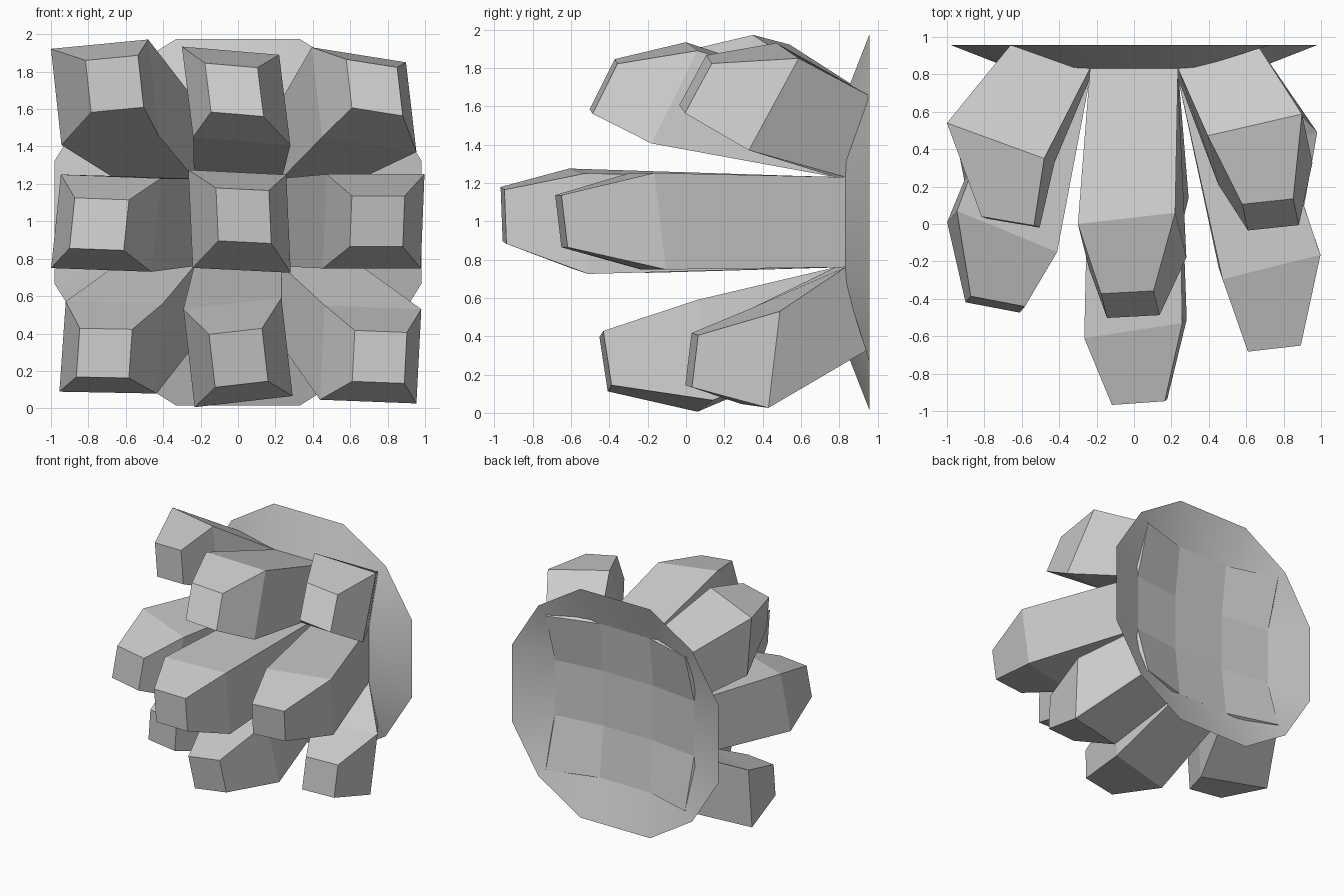
import bpy
from mathutils import Vector

if "Cube" in bpy.data.objects:
    bpy.data.objects.remove(bpy.data.objects["Cube"])

LEVEL = (-.66, -.235, .235, .66)    # root grid of the nine crystals
DEPTH = (.78, .832, .957)           # by how many coordinates are on the outside
CORNERS = ((0, 0), (1, 0), (1, 1), (0, 1))


def make(name, verts, faces, smooth=False):
    me = bpy.data.meshes.new(name)
    me.from_pydata([tuple(v) for v in verts], [], faces)
    me.validate()
    ob = bpy.data.objects.new(name, me)
    bpy.context.collection.objects.link(ob)
    if smooth:
        bpy.context.view_layer.objects.active = ob
        ob.select_set(True)
        bpy.ops.object.shade_smooth_by_angle()
        ob.select_set(False)
    return ob


# Dished backing rim: twelve-sided outline running in to the crystal roots
def ring(side, near, corner, y_side, y_corner):
    pts = []
    for c, s in ((1, 0), (0, 1), (-1, 0), (0, -1)):
        for x, z, y in ((side, -near, y_side), (side, near, y_side), (corner, corner, y_corner)):
            pts.append((x * c - z * s, y, 0.995 + x * s + z * c))
    return pts


rim = ring(.98, .33, .73, .957, .957) + ring(.655, .32, .65, .83, .95)
make("backing_rim", rim,
     [(k, (k + 1) % 12, 12 + (k + 1) % 12, 12 + k) for k in range(12)], smooth=True)

# Crystals: widest ring centre, tip centre, half-width and half-height vectors,
# and how far the tip's lower edge moves forward compared with the ring's slope
CRYSTALS = [
    # bottom row, left to right
    ((-.678, .38, .325), (-.715, .00, .295), (.26, -.09, -.005), (.017, .0, .241)),
    ((.00, .06, .298), (.003, -.42, .27), (.262, .04, .03), (-.03, -.04, .262)),
    ((.709, .39, .288), (.757, .03, .275), (.258, .07, -.01), (.013, .03, .252)),
    # middle row
    ((-.705, -.07, .99), (-.742, -.43, .985), (.268, -.11, -.01), (.026, .03, .25)),
    ((.008, -.56, 1.00), (.03, -.952, 1.03), (.262, .04, -.013), (-.012, -.01, .262)),
    ((.725, -.20, 1.00), (.745, -.65, 1.00), (.262, .065, .0), (.01, -.03, .252)),
    # top row
    ((-.712, .435, 1.69), (-.66, .01, 1.735), (.26, -.095, .025), (-.028, .01, .257)),
    ((-.01, -.09, 1.67), (-.02, -.43, 1.703), (.26, .03, -.022), (-.03, .12, .242)),
    ((.674, .40, 1.65), (.73, .05, 1.715), (.252, .058, -.04), (-.028, .13, .24)),
]

for n, (mid, tip, u, v) in enumerate(CRYSTALS):
    row, col = divmod(n, 3)
    u, v = Vector(u), Vector(v)
    verts = []
    for a, b in CORNERS:            # root ring meeting the rim
        i, j = col + a, row + b
        verts.append((LEVEL[i], DEPTH[(i in (0, 3)) + (j in (0, 3))], 0.995 + LEVEL[j]))
    for centre, s in ((mid, 1.0), (tip, 0.54)):
        # the tip faces are turned a little more squarely to the front
        t = Vector((s, s if s == 1 else 0.25, s))
        for a, b in CORNERS:
            verts.append(Vector(centre) + u * t * (2 * a - 1)
                         + v * s * (2 * b - 1))
    faces = [(3, 2, 1, 0), (8, 9, 10, 11)]
    for r in (0, 4):
        for k in range(4):
            m = (k + 1) % 4
            faces.append((r + k, r + m, r + 4 + m, r + 4 + k))
    make(f"crystal_{row}_{col}", verts, faces)
